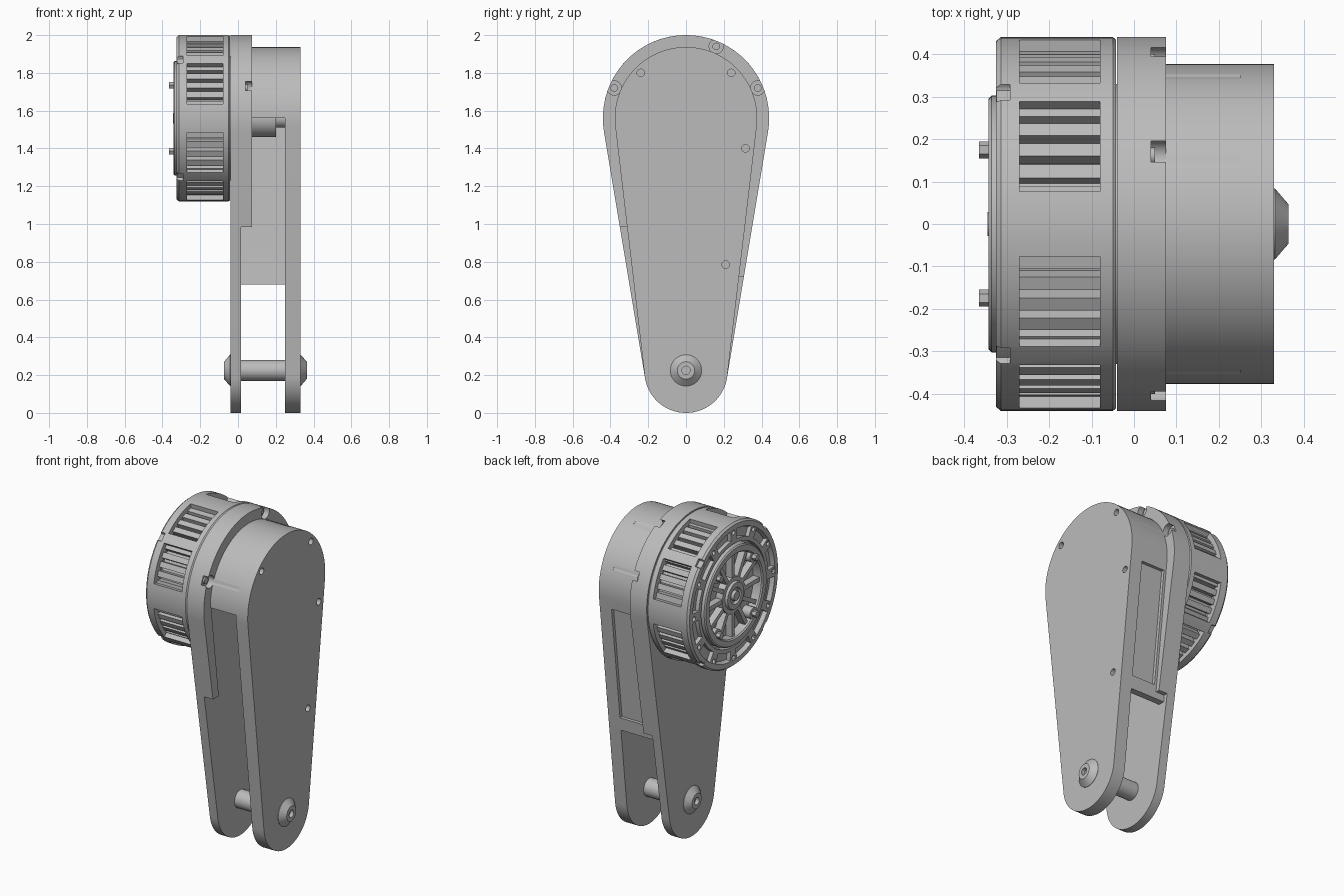
import bpy, bmesh
from math import sin, cos, asin, pi, radians

if "Cube" in bpy.data.objects:
    bpy.data.objects.remove(bpy.data.objects["Cube"])

TOP, LOW = 1.56, 0.22        # heights of motor axis and axle
grey = bpy.data.materials.new("machined grey")
grey.use_nodes = True
COLOR = (0.5, 0.5, 0.5, 1)
grey.diffuse_color = COLOR
grey.node_tree.nodes["Principled BSDF"].inputs["Base Color"].default_value = COLOR


def finish(name, bm):
    bmesh.ops.recalc_face_normals(bm, faces=bm.faces)
    mesh = bpy.data.meshes.new(name)
    bm.to_mesh(mesh)
    bm.free()
    ob = bpy.data.objects.new(name, mesh)
    bpy.context.collection.objects.link(ob)
    mesh.materials.append(grey)
    return ob


def prisms(name, outlines, x0, x1):
    """Extrude (y, z) outlines along x."""
    bm = bmesh.new()
    for pts in outlines:
        a = [bm.verts.new((x0, y, z)) for y, z in pts]
        b = [bm.verts.new((x1, y, z)) for y, z in pts]
        bm.faces.new(a)
        bm.faces.new(b[::-1])
        for i in range(len(a)):
            j = (i + 1) % len(a)
            bm.faces.new((a[i], b[i], b[j], a[j]))
    return finish(name, bm)


def lathe(name, profile, z=TOP, segs=96):
    """Spin a closed (x, radius) profile about the x axis."""
    bm = bmesh.new()
    rings = []
    for x, r in profile:
        if r == 0:
            rings.append([bm.verts.new((x, 0, z))] * segs)
        else:
            rings.append([bm.verts.new((x, *polar(r, 2 * pi * i / segs, z))) for i in range(segs)])
    for k, a in enumerate(rings):
        b = rings[(k + 1) % len(rings)]
        if a[0] is a[1] and b[0] is b[1]:
            continue
        for i in range(segs):
            j = (i + 1) % segs
            bm.faces.new(list(dict.fromkeys((a[i], a[j], b[j], b[i]))))
    return finish(name, bm)


def polar(r, a, z=TOP):
    return r * cos(a), z + r * sin(a)


def circle(y, z, r, n=20):
    return [(y + r * cos(2 * pi * i / n), z + r * sin(2 * pi * i / n)) for i in range(n)]


def box(y0, y1, z0, z1):
    return [(y0, z0), (y1, z0), (y1, z1), (y0, z1)]


def sector(r0, r1, a0, a1, n=8):
    angles = [radians(a0 + (a1 - a0) * i / n) for i in range(n + 1)]
    return [polar(r1, a) for a in angles] + [polar(r0, a) for a in angles[::-1]]


def teardrop(big, small, n=48):
    t = asin((big - small) / (TOP - LOW))
    up = [polar(big, -t + (pi + 2 * t) * i / n) for i in range(n + 1)]
    down = [polar(small, pi + t + (pi - 2 * t) * i / n, LOW) for i in range(n + 1)]
    return up + down


def cut(ob, outlines, x0, x1):
    for_cut = prisms("cutter", outlines, x0, x1)
    for_cut.hide_render = True
    mod = ob.modifiers.new("cut", 'BOOLEAN')
    mod.operation, mod.solver, mod.object = 'DIFFERENCE', 'EXACT', for_cut
    bpy.context.view_layer.objects.active = ob
    bpy.ops.object.modifier_apply(modifier=mod.name)
    bpy.data.objects.remove(for_cut)


# Motor-side arm plate and its raised rim
prisms("motor_arm_plate", [teardrop(0.44, 0.22)], -0.04, 0.015)
rim = prisms("plate_rim", [teardrop(0.44, 0.22)], 0.014, 0.075)
cut(rim, [teardrop(0.365, 0.195)], 0, 0.1)
cut(rim, [box(-1, 0, -1, 0.985)], 0, 0.1)
cut(rim, [box(-0.01, 1, -1, 0.72)], 0, 0.1)

# Outer arm cover with screw holes
cover = prisms("outer_arm_plate", [teardrop(0.377, 0.22)], 0.25, 0.33)
holes = [(-0.24, 1.8), (0.24, 1.8), (0.315, 1.4), (0.21, 0.785)]
cut(cover, [circle(y, z, 0.02) for y, z in holes], 0.29, 0.4)

# Gear housing wall: closed over the top and down the back, open at the front
wall = prisms("housing_wall", [teardrop(0.377, 0.22)], 0.012, 0.252)
cut(wall, [teardrop(0.335, 0.18)], 0, 0.3)
cut(wall, [box(-1, 0, -1, TOP)], 0, 0.3)
cut(wall, [box(-0.01, 1, -1, 0.68)], 0, 0.3)


def wall_y(z):
    return 0.2185 + (z - 0.194) * 0.118


panel = [(wall_y(0.76) - 0.02, 0.76), (0.6, 0.76), (0.6, 1.46), (wall_y(1.46) - 0.02, 1.46)]
cut(wall, [panel], 0.09, 0.25)

# Screw channels through rim and wall, with the screws in them
screws = [(-0.38, 1.72), (0.16, 1.94), (0.38, 1.72)]
channels = [circle(y, z, 0.038) for y, z in screws]
cut(rim, channels, 0.04, 0.25)
cut(wall, channels, 0.04, 0.25)
prisms("rim_screws", [circle(y, z, 0.02) for y, z in screws], 0.03, 0.05)

# Drive shaft inside the housing
lathe("drive_shaft", [(0.01, 0), (0.01, 0.1), (0.2, 0.1), (0.2, 0.05), (0.252, 0.05), (0.252, 0)])

# Lower axle with tapered, socketed heads
lathe("axle", [(-0.03, 0), (-0.03, 0.055), (0.26, 0.055), (0.26, 0)], LOW + 0.005, 48)
for name, x, s in (("left_axle_head", 0.33, 1), ("right_axle_head", -0.04, -1)):
    lathe(name, [(x - s * 0.005, 0), (x - s * 0.005, 0.083), (x + s * 0.002, 0.083),
                 (x + s * 0.034, 0.046), (x + s * 0.034, 0.022),
                 (x + s * 0.012, 0.022), (x + s * 0.012, 0)], LOW + 0.005, 48)

# Motor can with eight vent windows and four edge notches
can = lathe("motor_can", [(-0.042, 0.39), (-0.042, 0.434), (-0.05, 0.44), (-0.313, 0.44),
                          (-0.325, 0.43), (-0.325, 0.40), (-0.3, 0.39)])
cut(can, [sector(0.35, 0.5, q + a, q + a + 31) for q in (0, 90, 180, 270) for a in (10, 49)],
    -0.27, -0.08)
cut(can, [circle(*polar(0.44, radians(a)), 0.026) for a in (45, 135, 225, 315)], -0.4, -0.292)

# Stator with radial fins seen through the windows
fins = []
for i in range(48):
    for da, r in ((0, 0.37), (0.3, 0.37), (0.34, 0.412), (0.96, 0.412)):
        fins.append(polar(r, 2 * pi * (i + da) / 48))
prisms("stator_fins", [fins], -0.275, -0.045)
lathe("stator_core", [(-0.28, 0), (-0.28, 0.33), (-0.03, 0.33), (-0.03, 0)])

# Motor end ring with curved pockets and small holes
ring = lathe("end_ring", [(-0.324, 0.315), (-0.324, 0.425), (-0.285, 0.425), (-0.285, 0.315)])
cut(ring, [sector(0.338, 0.405, a, a + 21) for a in range(5, 360, 30)], -0.4, -0.3)
cut(ring, [circle(*polar(0.385, radians(a)), 0.014) for a in range(0, 360, 30)], -0.4, -0.305)

# Raised inner ring, spokes and hub
lathe("raised_ring", [(-0.342, 0.262), (-0.342, 0.295), (-0.335, 0.302), (-0.28, 0.302),
                      (-0.28, 0.255), (-0.335, 0.255)])
lathe("hub", [(-0.28, 0), (-0.28, 0.11), (-0.325, 0.11), (-0.325, 0.085), (-0.34, 0.08),
              (-0.34, 0.05), (-0.325, 0.045), (-0.325, 0.03), (-0.345, 0.028), (-0.345, 0)])
spokes = []
for i in range(12):
    a = 2 * pi * i / 12
    spokes.append([polar(r, a + s * 0.013 / r) for r, s in ((0.1, -1), (0.265, -1), (0.265, 1), (0.1, 1))])
prisms("spokes", spokes, -0.322, -0.279)

# Four studs on bosses
spots = [polar(0.247, radians(a)) for a in (45, 135, 225, 315)]
prisms("stud_bosses", [circle(y, z, 0.035) for y, z in spots], -0.338, -0.279)
prisms("studs", [circle(y, z, 0.02, 6) for y, z in spots], -0.365, -0.33)

# Smooth curved surfaces, keep edges crisp
bpy.ops.object.select_all(action='DESELECT')
for ob in bpy.context.collection.objects:
    if ob.type == 'MESH' and ob.data.materials and ob.data.materials[0] == grey:
        ob.select_set(True)
        bpy.context.view_layer.objects.active = ob
bpy.ops.object.shade_smooth_by_angle(angle=radians(25))
